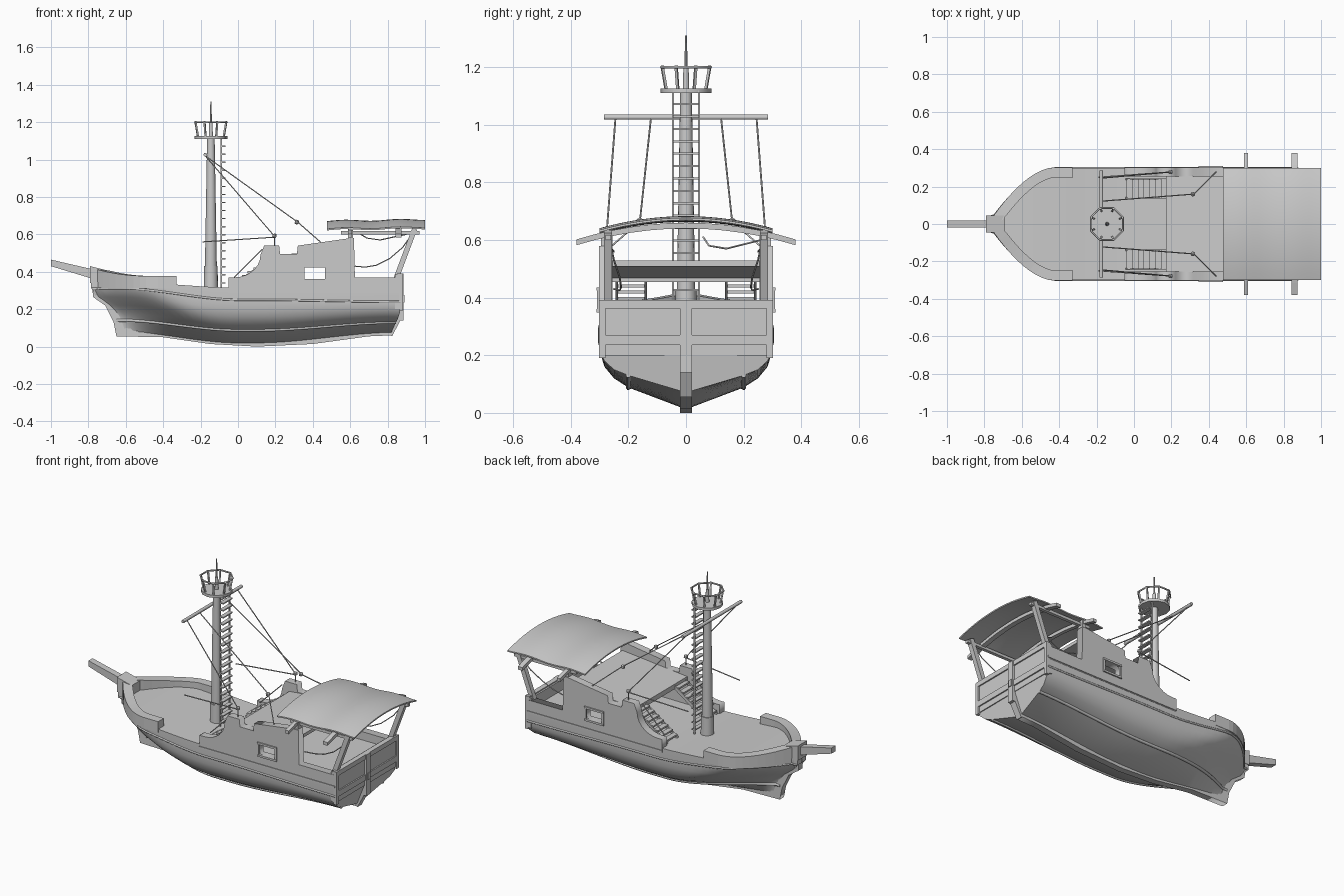
import bpy, bmesh, math
from mathutils import Vector, Matrix

if "Cube" in bpy.data.objects:
    bpy.data.objects.remove(bpy.data.objects["Cube"])

def clamp(v):
    return max(0.0, min(1.0, v))

def smooth(v):
    v = clamp(v)
    return v * v * (3 - 2 * v)

def finish(name, bm, smooth_angle=None):
    bmesh.ops.recalc_face_normals(bm, faces=bm.faces[:])
    me = bpy.data.meshes.new(name)
    bm.to_mesh(me)
    bm.free()
    if smooth_angle:
        for p in me.polygons:
            p.use_smooth = True
        me.set_sharp_from_angle(angle=math.radians(smooth_angle))
    ob = bpy.data.objects.new(name, me)
    bpy.context.collection.objects.link(ob)
    return ob

def loft(name, secs, smooth_angle=None):
    """Skin closed rings of points and cap both ends."""
    bm = bmesh.new()
    rings = [[bm.verts.new(p) for p in s] for s in secs]
    n = len(rings[0])
    for a, b in zip(rings, rings[1:]):
        for i in range(n):
            bm.faces.new((a[i], a[(i + 1) % n], b[(i + 1) % n], b[i]))
    bm.faces.new(rings[0])
    bm.faces.new(rings[-1])
    return finish(name, bm, smooth_angle)

def bar(name, a, b, w, h):
    """Rectangular timber from a to b."""
    a, b = Vector(a), Vector(b)
    d = b - a
    bm = bmesh.new()
    m = Matrix.Translation((a + b) / 2) @ d.to_track_quat('X', 'Z').to_matrix().to_4x4()
    bmesh.ops.create_cube(bm, size=1, matrix=m @ Matrix.Diagonal((d.length, w, h, 1)))
    return finish(name, bm)

def box(name, x0, x1, y0, y1, z0, z1):
    return bar(name, (x0, (y0 + y1) / 2, (z0 + z1) / 2), (x1, (y0 + y1) / 2, (z0 + z1) / 2), abs(y1 - y0), z1 - z0)

def cone(name, x, y, z0, z1, r0, r1, n=16, angle=40):
    bm = bmesh.new()
    bmesh.ops.create_cone(bm, cap_ends=True, segments=n, radius1=r0, radius2=r1, depth=z1 - z0,
                          matrix=Matrix.Translation((x, y, (z0 + z1) / 2)))
    return finish(name, bm, angle)

def curve_object(name, lines, cyclic, **settings):
    """Curve baked to a mesh object."""
    cu = bpy.data.curves.new(name + "_path", 'CURVE')
    for k, v in settings.items():
        setattr(cu, k, v)
    for pts in lines:
        sp = cu.splines.new('POLY')
        sp.points.add(len(pts) - 1)
        for p, c in zip(sp.points, pts):
            p.co = (*c, 1) if len(c) == 3 else (*c, 0, 1)
        sp.use_cyclic_u = cyclic
    tmp = bpy.data.objects.new(name + "_path", cu)
    bpy.context.collection.objects.link(tmp)
    dg = bpy.context.evaluated_depsgraph_get()
    me = bpy.data.meshes.new_from_object(tmp.evaluated_get(dg))
    bpy.data.objects.remove(tmp)
    ob = bpy.data.objects.new(name, me)
    bpy.context.collection.objects.link(ob)
    return ob

def plate(name, outlines, y0, y1):
    """Side-view outline (later outlines are holes) with thickness in y."""
    ob = curve_object(name, outlines, True, dimensions='2D', fill_mode='BOTH', extrude=abs(y1 - y0) / 2)
    ob.data.transform(Matrix.Translation((0, (y0 + y1) / 2, 0)) @ Matrix.Rotation(math.pi / 2, 4, 'X'))
    return ob

def rope(name, pts, r=0.0032, cyclic=False):
    return curve_object(name, [pts], cyclic, dimensions='3D', bevel_depth=r, bevel_resolution=1, use_fill_caps=True)

# Hull rows: stem x, entry length, stern x, z at bow / middle / stern, half width
ROWS = [(-.64, .10, .82, .075, .018, .075, .015), (-.65, .62, .845, .14, .088, .13, .20),
        (-.665, .56, .855, .175, .12, .15, .25), (-.70, .48, .865, .22, .16, .18, .283),
        (-.76, .42, .87, .265, .205, .21, .297), (-.78, .37, .87, .31, .25, .24, .30),
        (-.78, .35, .87, .345, .315, .32, .30)]

def hull_pt(r, x):
    xs, L, xe, zb, zm, zs, w = ROWS[r]
    y = max(.04 if r > 4 else .015, w * (1 - (1 - clamp((x - xs) / L)) ** 1.75))
    return x, y, zm + (zb - zm) * smooth(-x / .62) + (zs - zm) * smooth((x - .1) / .75)

def row_pts(r, n=32):
    xs, xe = ROWS[r][0], ROWS[r][2]
    return [hull_pt(r, xs + (xe - xs) * (i / n) ** 1.4) for i in range(n + 1)]

rows = [row_pts(r) for r in range(7)]
secs = []
for st in zip(*rows):
    secs.append([(x, -y, z) for x, y, z in reversed(st)] + list(st))
loft("hull_and_deck", secs, 30)

# Keel and stem
plate("keel", [[(-.65, .055), (-.4, .05), (-.15, .014), (.1, 0), (.4, .014), (.7, .055), (.82, .06), (.84, .1),
                (.8, .1), (.4, .06), (.1, .04), (-.3, .06), (-.6, .1)]], -.02, .02)
plate("stem", [[(-.65, .055), (-.665, .13), (-.71, .22), (-.775, .265), (-.785, .4), (-.72, .4), (-.71, .27),
                (-.65, .2), (-.6, .08)]], -.02, .02)
loft("bow_block", [[(x, -.045, .34), (x, .045, .34), (x, .045, z), (x, -.045, z)] for x, z in ((-.79, .43), (-.69, .405))])
loft("bowsprit", [[(x, -.02, a), (x, .02, a), (x, .02, b), (x, -.02, b)] for x, a, b in ((-1, .43, .465), (-.72, .345, .4))])

for s, side in ((1, "left"), (-1, "right")):
    # Planking strips along the hull
    for r, rad in ((1, .009), (5, .006)):
        rope(f"hull_strip_{r}_{side}", [(x, s * y, z) for x, y, z in rows[r]], rad)

    # Bow rail
    rail = []
    for i in range(15):
        x = -.785 + .455 * i / 14
        f = lambda q: hull_pt(6, q)[1]
        t = Vector((.02, f(x + .01) - f(x - .01))).normalized()
        y, top = f(x) + .002, .378 + .045 * clamp((-.5 - x) / .29) ** 2
        ix, iy = x + .055 * t.y * (i < 14), max(.003, y - .055 * t.x)
        rail.append([(x, s * y, .31), (x, s * y, top), (ix, s * iy, top), (ix, s * iy, .31)])
    loft("bow_rail_" + side, rail)

    # Aft castle wall with curved front, notch and window
    sweep = [(-.02 + .14 * math.sin(a), .49 - .12 * math.cos(a)) for a in [math.pi / 2 * k / 7 for k in range(8)]]
    wall = [(-.05, .29), (-.05, .37)] + sweep + [(.14, .54), (.22, .54), (.225, .495), (.315, .495), (.32, .54),
            (.6, .58), (.62, .58), (.625, .37), (.87, .37), (.87, .29)]
    hole = [(.35, .36), (.47, .36), (.47, .425), (.35, .425)]
    plate("castle_wall_" + side, [wall, hole], s * .255, s * .302)
    for z in (.355, .43):
        box("window_trim_" + side, .345, .475, s * .295, s * .31, z - .006, z + .006)
    for x in (.35, .47):
        box("window_jamb_" + side, x - .006, x + .006, s * .295, s * .308, .355, .43)
    box("wall_strip_" + side, -.05, .87, s * .295, s * .306, .294, .304)

    # Stairs to the upper deck with a thin handrail
    for k in range(7):
        x, z = -.025 + .031 * k, .33 + .021 * k
        box("stair_tread_" + side, x - .016, x + .016, s * .14, s * .24, z, z + .01)
    for y in (.14, .24):
        bar("stair_stringer_" + side, (-.04, s * y, .315), (.19, s * y, .475), .008, .02)
    rope("stair_handrail_" + side, [(-.02, s * .24, .37), (.13, s * .24, .52)])

    # Canopy posts and side rails
    bar("canopy_rear_post_" + side, (.84, s * .27, .35), (.945, s * .27, .63), .028, .028)
    box("canopy_front_post_" + side, .59, .615, s * .255, s * .295, .56, .63)
    box("canopy_side_rail_" + side, .55, .97, s * .26, s * .28, .6, .617)

    # Sagging ropes at the stern
    rope("stern_rope_" + side, [(.625, s * .25, .43), (.68, s * .23, .425), (.74, s * .225, .435), (.81, s * .23, .47),
                                (.88, s * .25, .53), (.93, s * .265, .6)])
    # Yard rigging with pulley blocks
    rope("yard_outer_rope_" + side, [(-.175, s * .245, 1.02), (.195, s * .278, .59), (.195, s * .28, .53)])
    rope("yard_inner_rope_" + side, [(-.175, s * .122, 1.02), (.32, s * .16, .665), (.44, s * .28, .56)])
    for p in ((.195, .278, .592), (.315, .16, .665)):
        bm = bmesh.new()
        bmesh.ops.create_icosphere(bm, subdivisions=1, radius=.014, matrix=Matrix.Translation((p[0], s * p[1], p[2])))
        finish("pulley_block_" + side, bm)
    rope("loose_rope_" + side, [(.195, s * .278, .585), (-.19, s * .25, .56)])
    # Mast ladder side rails
    box("ladder_rail_" + side, -.094, -.086, s * .041, s * .048, .31, 1.115)
    # Transom frame uprights
    box("transom_upright_" + side, .86, .88, s * .28, s * .302, .19, .39)

rope("canopy_rope", [(.64, .06, .61), (.69, .08, .58), (.76, .14, .57), (.85, .22, .59), (.9, .26, .6)])

# Transom
box("transom_board", .84, .872, -.3, .3, .2, .385)
for z0, z1 in ((.363, .392), (.235, .27)):
    box("transom_beam", .85, .88, -.3, .3, z0, z1)
bar("stern_post", (.815, 0, .06), (.862, 0, .15), .04, .02)
box("stern_post_upper", .85, .885, -.02, .02, .14, .392)
box("rudder_fitting", .88, .89, -.012, .012, .235, .275)

# Upper deck, rising towards the stern
loft("upper_deck", [[(x, -.257, z - .02), (x, .257, z - .02), (x, .257, z), (x, -.257, z)] for x, z in ((.17, .485), (.61, .528))])
box("upper_deck_beam", .17, .2, -.257, .257, .455, .475)

# Canopy and its bowed cross beams
canopy = []
for i in range(17):
    x = .475 + .525 * i / 16
    wave = .004 * math.sin((x - .5) / .29 * 2 * math.pi) + .015 * (x - .475)
    line = [(-.3 + .6 * j / 16) for j in range(17)]
    zf = lambda y: .673 + wave - .042 * (y / .3) ** 2
    canopy.append([(x, y, zf(y)) for y in line] + [(x, y, zf(y) - .008) for y in reversed(line)])
loft("canopy", canopy, 40)
for x0, x1 in ((.587, .61), (.843, .874)):
    beam = []
    for j in range(13):
        y = -.38 + .76 * j / 12
        z = .66 - .058 * (y / .38) ** 2
        beam.append([(x0, y, z - .02), (x1, y, z - .02), (x1, y, z), (x0, y, z)])
    loft("canopy_cross_beam", beam)

# Mast and pole
MX = -.145
cone("mast_foot", MX, 0, .31, .43, .038, .036)
cone("mast", MX, 0, .42, 1.12, .032, .02)
cone("mast_pole", MX, 0, 1.1, 1.2, .012, .009, 10)
cone("mast_tip", MX, 0, 1.19, 1.31, .006, .003, 8)
for k in range(19):
    z = .34 + .043 * k
    box("ladder_rung", -.093, -.068, -.045, .045, z - .003, z + .004)

# Lookout platform
cone("lookout_floor", MX, 0, 1.11, 1.126, .088, .088, 12)
top_ring = []
for k in range(8):
    a = math.pi / 4 * (k + .5)
    c, d = math.cos(a), math.sin(a)
    bar("lookout_post", (MX + .074 * c, .074 * d, 1.12), (MX + .09 * c, .09 * d, 1.205), .009, .009)
    top_ring.append((MX + .093 * c, .093 * d, 1.2))
rope("lookout_rail", top_ring, .005, True)

# Yard
rope("yard", [(-.175, -.285, 1.026), (-.175, 0, 1.026), (-.175, .285, 1.026)], .01)
